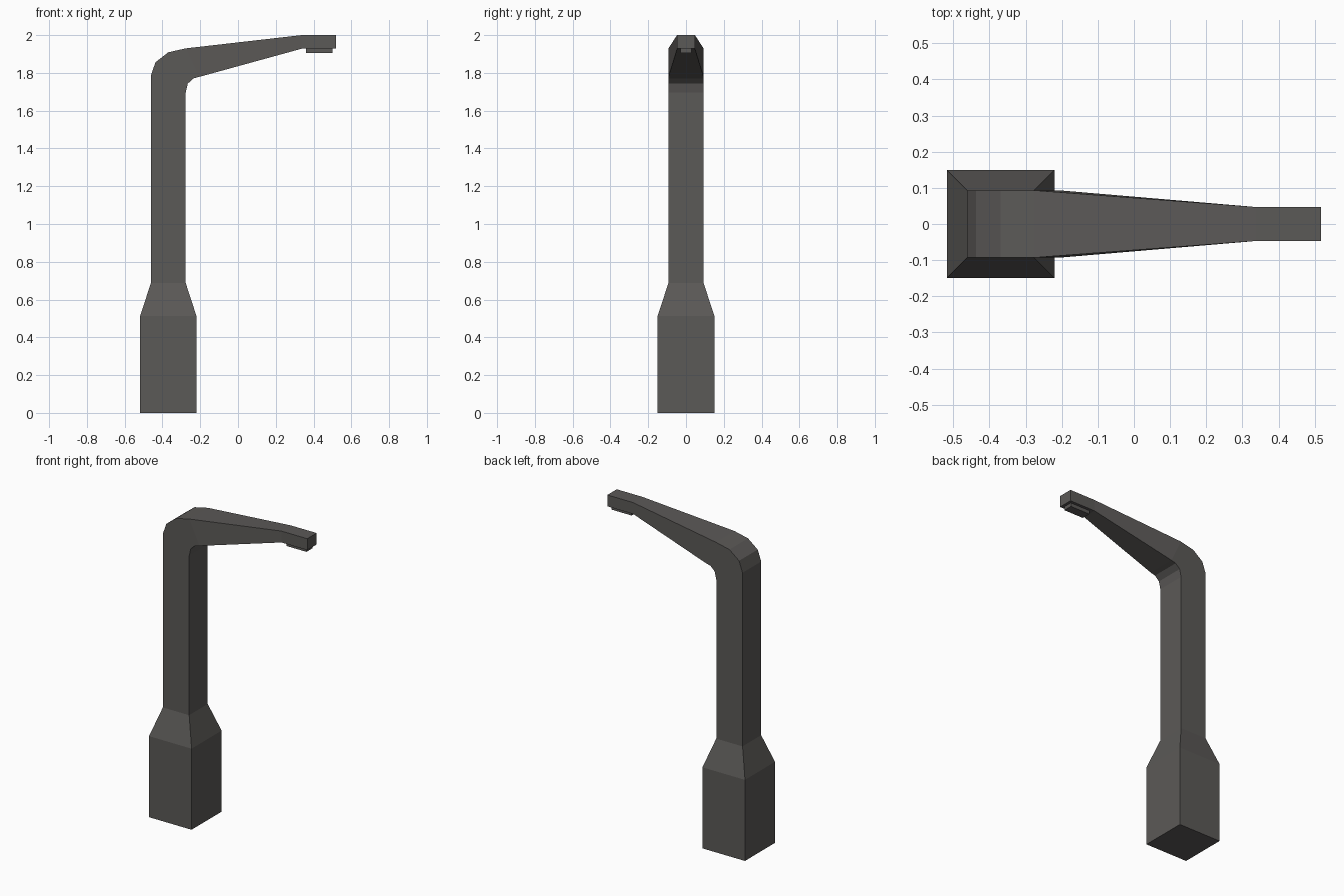
import bpy, bmesh

if "Cube" in bpy.data.objects:
    bpy.data.objects.remove(bpy.data.objects["Cube"])

# Dark warm grey metal
metal = bpy.data.materials.new("dark_metal")
metal.diffuse_color = (0.105, 0.1, 0.095, 1.0)
metal.use_nodes = True
metal.node_tree.nodes["Principled BSDF"].inputs["Base Color"].default_value = metal.diffuse_color


def loft(name, sections):
    """Skin four-cornered sections, each given as (outer x, z, half width), (inner x, z, half width)."""
    bm = bmesh.new()
    rings = []
    for (ox, oz, ow), (ix, iz, iw) in sections:
        corners = [(ox, -ow, oz), (ix, -iw, iz), (ix, iw, iz), (ox, ow, oz)]
        rings.append([bm.verts.new(c) for c in corners])
    for a, b in zip(rings, rings[1:]):
        for i in range(4):
            j = (i + 1) % 4
            bm.faces.new((a[i], a[j], b[j], b[i]))
    bm.faces.new(rings[0][::-1])
    bm.faces.new(rings[-1])
    bmesh.ops.recalc_face_normals(bm, faces=bm.faces)
    mesh = bpy.data.meshes.new(name)
    bm.to_mesh(mesh)
    bm.free()
    mesh.materials.append(metal)
    obj = bpy.data.objects.new(name, mesh)
    bpy.context.collection.objects.link(obj)
    return obj


W = 0.093   # post half width
T = 0.047   # arm tip half width

# Post with wide foot, bend and tapering arm
loft("lamp_post", [
    ((-0.518, 0.0, 0.15), (-0.22, 0.0, 0.15)),
    ((-0.518, 0.513, 0.15), (-0.22, 0.513, 0.15)),
    ((-0.461, 0.688, W), (-0.277, 0.688, W)),
    ((-0.461, 1.787, W), (-0.277, 1.695, W)),
    ((-0.437, 1.856, W), (-0.266, 1.743, W)),
    ((-0.369, 1.909, W), (-0.236, 1.771, W)),
    ((-0.275, 1.93, W), (-0.205, 1.779, W)),
    ((0.337, 2.0, T), (0.337, 1.928, T)),
    ((0.518, 2.0, T), (0.518, 1.928, T)),
])

# Light panel under the arm tip
loft("light_panel", [
    ((0.361, 1.935, 0.029), (0.361, 1.905, 0.029)),
    ((0.5, 1.935, 0.029), (0.5, 1.905, 0.029)),
])
